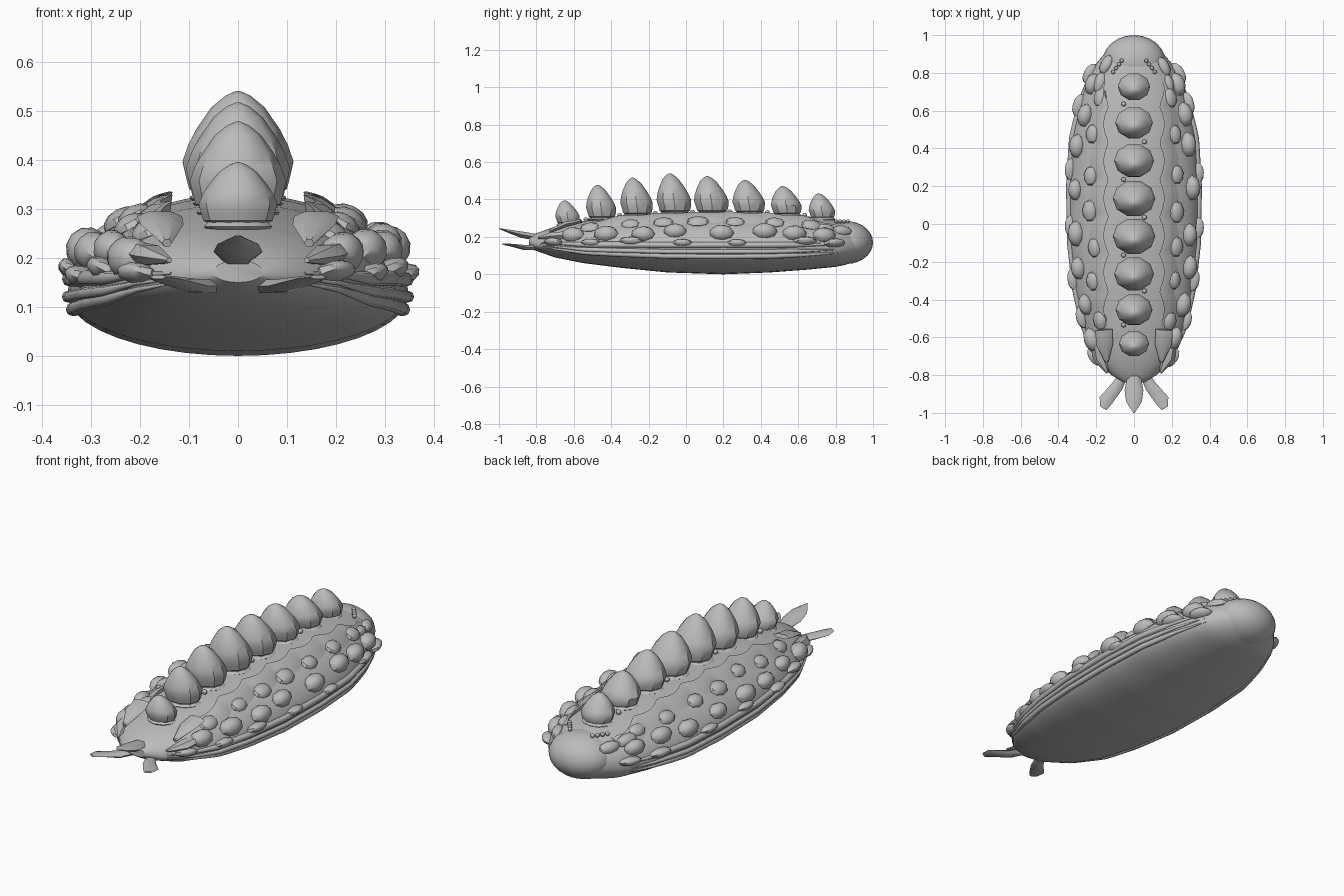
import bpy, bmesh, math, random
from mathutils import Vector, Matrix

cube = bpy.data.objects.get("Cube")
if cube:
    bpy.data.objects.remove(cube, do_unlink=True)
random.seed(4)

grey = bpy.data.materials.new("stone grey")
grey.use_nodes = True
grey.diffuse_color = (0.5, 0.5, 0.5, 1)
grey.node_tree.nodes["Principled BSDF"].inputs["Base Color"].default_value = grey.diffuse_color

# Body stations: y, half width, top, bottom, height of the widest line
STATIONS = [
    (-.84, .05, .195, .15, .17), (-.8, .12, .22, .125, .16), (-.7, .21, .255, .09, .15),
    (-.55, .27, .285, .06, .135), (-.35, .315, .31, .035, .13), (-.1, .343, .325, .01, .125),
    (.2, .348, .33, 0, .125), (.45, .333, .325, .01, .125), (.65, .288, .31, .025, .13),
    (.8, .235, .29, .04, .135), (.9, .165, .27, .06, .15), (.96, .09, .235, .1, .16),
    (.985, .02, .19, .14, .165)]


def section(y):
    for a, b in zip(STATIONS, STATIONS[1:]):
        if y <= b[0]:
            t = max(0, (y - a[0]) / (b[0] - a[0]))
            return [p + (q - p) * t for p, q in zip(a, b)][1:]
    return STATIONS[-1][1:]


def skin(y, ang):
    """Point on the body at length y and angle ang around it."""
    w, top, low, mid = section(y)
    s = math.sin(ang)
    return Vector((w * math.cos(ang), y, mid + s * (top - mid if s > 0 else mid - low)))


def skin_over(x, y, lift=0):
    """Point on the upper body above x, y."""
    w, top, low, mid = section(y)
    return Vector((x, y, mid + (top - mid) * math.sqrt(max(0, 1 - (x / w) ** 2)) + lift))


def skin_frame(y, ang):
    along = (skin(y + .05, ang) - skin(y - .05, ang)).normalized()
    around = skin(y, ang + .05) - skin(y, ang - .05)
    out = around.cross(along).normalized()
    if out.dot(Vector((math.cos(ang), 0, math.sin(ang)))) < 0:
        out = -out
    side = out.cross(along)
    m = Matrix((side, along, out)).transposed().to_4x4()
    m.translation = skin(y, ang)
    return m


def finish(name, bm):
    bmesh.ops.recalc_face_normals(bm, faces=bm.faces)
    mesh = bpy.data.meshes.new(name)
    bm.to_mesh(mesh)
    bm.free()
    mesh.materials.append(grey)
    mesh.shade_smooth()
    mesh.set_sharp_from_angle(angle=math.radians(35))
    bpy.context.collection.objects.link(bpy.data.objects.new(name, mesh))


def loft(name, rings):
    bm = bmesh.new()
    loops = [[bm.verts.new(p) for p in ring] for ring in rings]
    n = len(loops[0])
    for a, b in zip(loops, loops[1:]):
        for i in range(n):
            j = (i + 1) % n
            bm.faces.new((a[i], a[j], b[j], b[i]))
    bm.faces.new(loops[0])
    bm.faces.new(loops[-1])
    finish(name, bm)


def blob(name, matrix, size, seg=12, rings=8):
    bm = bmesh.new()
    bmesh.ops.create_uvsphere(bm, u_segments=seg, v_segments=rings, radius=1)
    bm.transform(matrix @ Matrix.Diagonal((*size, 1)))
    finish(name, bm)


def cord(name, points, radius):
    """Tube through points, thin at both ends."""
    curve = bpy.data.curves.new(name, "CURVE")
    curve.dimensions = "3D"
    curve.bevel_depth = radius
    curve.bevel_resolution = 2
    curve.use_fill_caps = True
    line = curve.splines.new("POLY")
    line.points.add(len(points) - 1)
    for i, (p, q) in enumerate(zip(line.points, points)):
        p.co = (*q, 1)
        t = i / (len(points) - 1)
        p.radius = min(1, .15 + 5 * min(t, 1 - t))
    curve.materials.append(grey)
    bpy.context.collection.objects.link(bpy.data.objects.new(name, curve))


def blade(name, stops):
    """Flat feeler through stops of centre, half width and half thickness."""
    heading = Vector(stops[-1][0]) - Vector(stops[0][0])
    across = heading.cross(Vector((0, 0, 1))).normalized()
    up = across.cross(heading).normalized()
    corners = [(1, 0), (.5, 1), (-.5, 1), (-1, 0), (-.5, -1), (.5, -1)]
    loft(name, [[Vector(c) + across * w * u + up * h * v for u, v in corners]
                for c, w, h in stops])


# Body hull, with stations closer together at the ends
ys = [-.84, -.82] + [-.8 + i * .05 for i in range(34)] + [.92, .94, .96, .985]
loft("body", [[skin(y, math.tau * k / 40) for k in range(40)] for y in ys])

# Rounded tail hood
blob("tail_hood", Matrix.Translation((0, .855, .17)), (.168, .145, .115), 24, 14)

# Row of domes down the back: y, radius, top height
DOMES = [(-.63, .08, .395), (-.45, .098, .478), (-.26, .106, .517), (-.06, .113, .54),
         (.14, .113, .526), (.34, .106, .505), (.54, .1, .472), (.73, .086, .433)]
PROFILE = [(.76, -.1), (.78, .06), (.88, .09), (.93, .18), (1, .35),
           (.9, .5), (.75, .65), (.48, .85), (.22, .96), (.04, 1)]
for i, (y, r, top) in enumerate(DOMES):
    base = section(y)[1] - .005
    rings = []
    for f, t in PROFILE:
        z = base + (top - base) * t
        lean = -.3 * r * max(0, t - .2)
        rings.append([Vector((f * r * math.cos(a), y + lean + f * r * .86 * math.sin(a), z))
                      for a in [math.tau * k / 10 for k in range(10)]])
    loft(f"dome_{i + 1}", rings)
    # Collar at the foot of the dome
    blob(f"dome_collar_{i + 1}", Matrix.Translation((0, y, base)), (r * .92, r * .8, .018), 10, 6)
    # Bead between neighbouring domes
    if i < len(DOMES) - 1:
        s = 1 if i % 2 else -1
        at = (s * .055, y + .095, section(y + .1)[1] + .005)
        blob(f"back_bead_{i + 1}", Matrix.Translation(at), (.013,) * 3, 8, 6)

# Warts: name, angle, y positions, size across, along and out
ROWS = [
    ("low_wart", 13, [-.7, -.5, -.3, -.02, .28, .63, .8], (.022, .06, .036)),
    ("side_wart", 29, [-.61, -.42, -.23, -.05, .19, .42, .58, .74], (.042, .062, .042)),
    ("upper_wart", 50, [-.52, -.3, -.12, .07, .26, .47, .66], (.04, .055, .026)),
    ("tail_wart", 42, [.75, .84], (.03, .055, .024))]

for side in (1, -1):
    tag = "left" if side > 0 else "right"

    def around(deg):
        a = math.radians(deg)
        return a if side > 0 else math.pi - a

    for name, deg, places, size in ROWS:
        for i, y in enumerate(places):
            k = random.uniform(.92, 1.1)
            m = skin_frame(y + random.uniform(-.01, .01), around(deg + random.uniform(-3, 3)))
            blob(f"{tag}_{name}_{i + 1}", m, [v * k for v in size], 9, 6)

    # Skirt folds along the flank
    for name, deg, r in (("lower_fold", -14, .014), ("middle_fold", -2, .012), ("upper_fold", 9, .016)):
        cord(f"{tag}_{name}", [skin(-.78 + i * .04, around(deg)) for i in range(41)], r)

    # Scalloped mantle sheet, raised along its inner edge beside the domes
    rings = []
    for i in range(69):
        y = -.56 + i * .02
        x = .137 + .026 * abs(math.sin(math.pi * (y + .55) / .196))
        x *= min(1, section(y)[0] / .26)
        lift = .02 * min(1, i / 8, (68 - i) / 8) + .003
        rings.append([skin_over(side * px, y, dz) for px, dz in
                      ((x, -.01), (x - .004, lift), (x + .012, lift), (x + .05, lift * .5),
                       (x + .085, -.006))])
    loft(f"{tag}_mantle", rings)

    # Beads in front of the tail hood
    for i in range(4):
        at = Vector((side * (.065 + .015 * i), .865 - .02 * i, .283))
        blob(f"{tag}_tail_bead_{i + 1}", Matrix.Translation(at), (.011,) * 3, 8, 6)

    # Head flap lifted off the back
    blade(f"{tag}_head_flap", [((side * .145, -.73, .23), .01, .008),
                               ((side * .155, -.64, .268), .044, .014),
                               ((side * .16, -.56, .285), .046, .01)])
    # Pointed cheek leaf
    blade(f"{tag}_cheek_leaf", [((side * .2, -.62, .21), .03, .02),
                                ((side * .18, -.71, .205), .038, .02),
                                ((side * .14, -.79, .195), .006, .005)])
    # Side feeler
    blade(f"{tag}_feeler", [((side * .045, -.78, .142), .02, .014),
                            ((side * .09, -.86, .143), .032, .013),
                            ((side * .15, -.935, .157), .037, .006),
                            ((side * .163, -.975, .161), .02, .004)])

# Middle feeler
blade("middle_feeler", [((0, -.78, .195), .03, .018), ((0, -.88, .212), .05, .017),
                        ((0, -.94, .228), .042, .01), ((0, -1, .245), .004, .002)])
